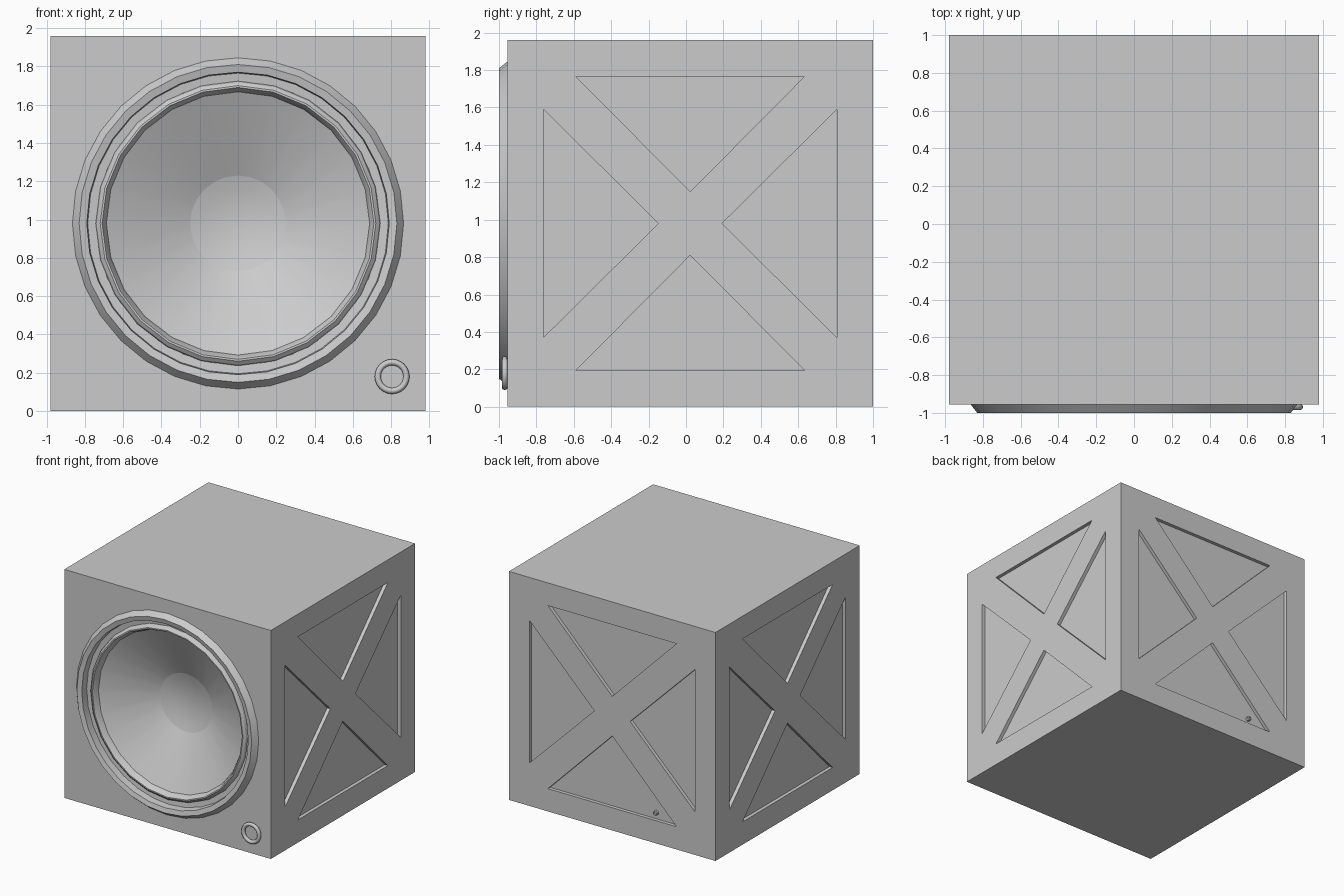
import bpy, bmesh
from math import sin, cos, pi, radians
from mathutils import Matrix, Vector

if "Cube" in bpy.data.objects:
    bpy.data.objects.remove(bpy.data.objects["Cube"])

grey = bpy.data.materials.new("plain grey")
grey.use_nodes = True
grey.diffuse_color = (0.6, 0.6, 0.6, 1)
grey.node_tree.nodes["Principled BSDF"].inputs["Base Color"].default_value = (0.6, 0.6, 0.6, 1)

HALF, FRONT, BACK, MID_Z = 0.98, -0.955, 1.0, 0.98
MID_Y = (FRONT + BACK) / 2


def finish(name, bm, smooth=None):
    bmesh.ops.recalc_face_normals(bm, faces=bm.faces)
    mesh = bpy.data.meshes.new(name)
    bm.to_mesh(mesh)
    bm.free()
    mesh.materials.append(grey)
    obj = bpy.data.objects.new(name, mesh)
    bpy.context.collection.objects.link(obj)
    if smooth:
        bpy.ops.object.select_all(action='DESELECT')
        obj.select_set(True)
        bpy.context.view_layer.objects.active = obj
        bpy.ops.object.shade_smooth_by_angle(angle=radians(smooth))
    return obj


def lathe(name, profile, sides, x=0, z=MID_Z, smooth=30, closed=False):
    """Turn (radius, y) points around an axis running front to back."""
    bm = bmesh.new()
    rings = []
    for r, y in profile:
        if r == 0:
            rings.append([bm.verts.new((x, y, z))] * sides)
        else:
            rings.append([bm.verts.new((x + r * sin(2 * pi * i / sides), y,
                                        z + r * cos(2 * pi * i / sides))) for i in range(sides)])
    pairs = list(zip(rings, rings[1:]))
    if closed:
        pairs.append((rings[-1], rings[0]))
    for a, b in pairs:
        for i in range(sides):
            j = (i + 1) % sides
            bm.faces.new(list(dict.fromkeys((a[i], a[j], b[j], b[i]))))
    return finish(name, bm, smooth)


def apply_cut(target, cutter):
    cutter.hide_render = True
    mod = target.modifiers.new("cut", 'BOOLEAN')
    mod.operation, mod.solver, mod.object = 'DIFFERENCE', 'EXACT', cutter
    bpy.context.view_layer.update()
    result = bpy.data.meshes.new_from_object(target.evaluated_get(bpy.context.evaluated_depsgraph_get()))
    target.modifiers.clear()
    target.data = result
    bpy.data.objects.remove(cutter)


# Cabinet
bm = bmesh.new()
bmesh.ops.create_cube(bm, size=1, matrix=Matrix.Translation((0, MID_Y, MID_Z))
                      @ Matrix.Diagonal((2 * HALF, BACK - FRONT, 2 * HALF, 1)))
cabinet = finish("cabinet", bm)

# Triangular recesses on both sides and the back
DEPTH = 0.03
bm = bmesh.new()
for facing, reach in ((0, HALF), (pi / 2, BACK - MID_Y), (pi, HALF)):
    spin = Matrix.Translation((0, MID_Y, MID_Z)) @ Matrix.Rotation(facing, 4, 'Z')
    for quarter in range(4):
        turn = spin @ Matrix.Rotation(quarter * pi / 2, 4, 'X')
        caps = [[bm.verts.new(turn @ Vector((x, y, z)))
                 for y, z in ((-0.61, 0.785), (0.61, 0.785), (0, 0.17))]
                for x in (reach - DEPTH, reach + 0.1)]
        for cap in caps:
            bm.faces.new(cap)
        for i in range(3):
            j = (i + 1) % 3
            bm.faces.new((caps[0][i], caps[0][j], caps[1][j], caps[1][i]))
apply_cut(cabinet, finish("recess_cutter", bm))

# Round opening for the speaker
apply_cut(cabinet, lathe("opening_cutter", [(0, -1.2), (0.8, -1.2), (0.8, -0.5), (0, -0.5)], 32))

# Speaker: outer frame, surround, cone and centre cap
lathe("speaker_frame", [(0.865, FRONT), (0.83, -1.0), (0.79, -0.99), (0.785, -0.93),
                        (0.74, -0.925)], 32)
lathe("speaker_surround", [(0.745, -0.92), (0.738, -0.945), (0.72, -0.96), (0.71, -0.96),
                           (0.695, -0.935), (0.685, -0.90)], 24)
lathe("speaker_cone", [(0.69, -0.91), (0.25, -0.70), (0.23, -0.69)], 24)
lathe("centre_cap", [(0.25, -0.70), (0.18, -0.68), (0.09, -0.665), (0, -0.66)], 24)

# Front knob: rounded ring with a flat middle
ring = [(0.075 + 0.016 * cos(i * pi / 4), FRONT - 0.014 + 0.016 * sin(i * pi / 4)) for i in range(8)]
lathe("knob_ring", ring, 24, x=0.805, z=0.18, smooth=60, closed=True)
lathe("knob_face", [(0.065, FRONT), (0.06, FRONT - 0.008), (0, FRONT - 0.008)], 16, x=0.805, z=0.18)

# Small socket in the lower back recess
lathe("back_socket", [(0.02, BACK - DEPTH), (0.02, BACK - 0.01), (0.012, BACK - 0.005),
                      (0.01, BACK - 0.015), (0, BACK - 0.015)], 12, x=-0.4, z=0.25)
